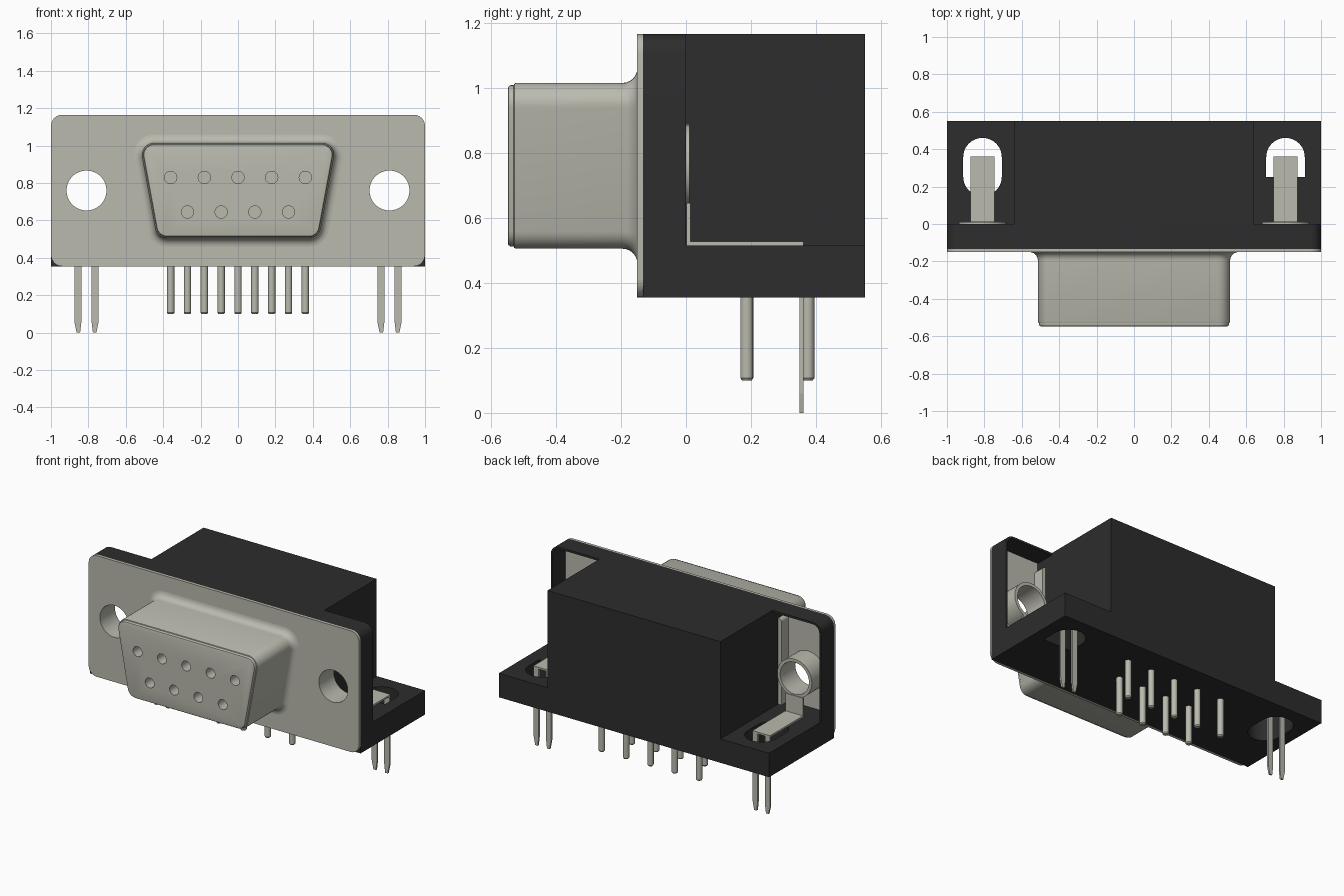
import bpy, bmesh, math
from mathutils import Vector

cube = bpy.data.objects.get("Cube")
if cube:
    bpy.data.objects.remove(cube, do_unlink=True)


def material(name, col):
    m = bpy.data.materials.new(name)
    m.use_nodes = True
    m.diffuse_color = (*col, 1)
    bsdf = next(n for n in m.node_tree.nodes if n.type == 'BSDF_PRINCIPLED')
    bsdf.inputs["Base Color"].default_value = (*col, 1)
    return m


METAL = material("warm_grey_metal", (0.49, 0.49, 0.425))
BLACK = material("black_plastic", (0.026, 0.026, 0.026))


def rounded(pts, radii, off=0.0, n=6):
    """Round the corners of a convex counter-clockwise outline, optionally offset."""
    out = []
    for i, p in enumerate(pts):
        p, a, b = Vector(p), Vector(pts[i - 1]), Vector(pts[(i + 1) % len(pts)])
        r = radii[i]
        d1, d2 = (p - a).normalized(), (b - p).normalized()
        n1, n2 = Vector((d1.y, -d1.x)), Vector((d2.y, -d2.x))
        if r == 0:
            out.append((p.x, p.y))
            continue
        c = p - (n1 + n2) * r / (1 + n1.dot(n2))
        a1, turn = math.atan2(n1.y, n1.x), n1.angle(n2)
        for k in range(n + 1):
            t = a1 + turn * k / n
            out.append((c.x + (r + off) * math.cos(t), c.y + (r + off) * math.sin(t)))
    return out


def rect(u0, u1, v0, v1):
    return [(u0, v0), (u1, v0), (u1, v1), (u0, v1)]


def circle(u, v, r, n=32):
    return [(u + r * math.cos(2 * math.pi * k / n), v + r * math.sin(2 * math.pi * k / n))
            for k in range(n)]


def loft(name, rings, mat, axis='Y', s=1, wrap=False):
    """Skin outlines [(position, points)] along an axis; s=-1 mirrors in x."""
    bm = bmesh.new()
    loops = []
    for pos, pts in rings:
        loops.append([bm.verts.new((s * u, pos, v) if axis == 'Y' else (s * u, v, pos))
                      for u, v in pts])
    pairs = list(zip(loops, loops[1:]))
    if wrap:
        pairs.append((loops[-1], loops[0]))
    else:
        bm.faces.new(loops[0])
        bm.faces.new(loops[-1])
    for A, B in pairs:
        for k in range(len(A)):
            j = (k + 1) % len(A)
            bm.faces.new((A[k], A[j], B[j], B[k]))
    bmesh.ops.recalc_face_normals(bm, faces=bm.faces)
    me = bpy.data.meshes.new(name)
    bm.to_mesh(me)
    bm.free()
    me.materials.append(mat)
    ob = bpy.data.objects.new(name, me)
    bpy.context.collection.objects.link(ob)
    return ob


def prism(name, pts, a, b, mat, axis='Y', s=1):
    return loft(name, [(a, pts), (b, pts)], mat, axis, s)


def activate(ob):
    bpy.ops.object.select_all(action='DESELECT')
    ob.select_set(True)
    bpy.context.view_layer.objects.active = ob


def cut(ob, cutters):
    activate(ob)
    for c in cutters:
        m = ob.modifiers.new("cut", 'BOOLEAN')
        m.operation, m.solver, m.object = 'DIFFERENCE', 'EXACT', c
        bpy.ops.object.modifier_apply(modifier=m.name)
        bpy.data.objects.remove(c, do_unlink=True)


def smooth(ob):
    activate(ob)
    bpy.ops.object.shade_smooth_by_angle(angle=math.radians(35))


BOT, TOP, SHELF = 0.355, 1.165, 0.515
HX, HZ = 0.81, 0.76          # screw hole centre

# Front metal plate with two screw holes
plate = prism("front_plate", rounded(rect(-1, 1, BOT, TOP), [0.06] * 4), -0.15, -0.133, METAL)
cut(plate, [prism("hole_cutter", circle(HX, HZ, 0.107), -0.3, 0.1, METAL, s=s) for s in (1, -1)])
smooth(plate)

# Black flange with thin rims around the two open side pockets
flange = prism("housing_flange", rounded(rect(-1, 1, BOT, TOP), [0, 0, 0.06, 0.06]),
               -0.133, 0, BLACK)
pocket = rounded(rect(0.64, 0.986, SHELF, 1.151), [0, 0, 0.046, 0])
cut(flange, [prism("pocket_cutter", pocket, -0.3, 0.1, BLACK, s=s) for s in (1, -1)])
smooth(flange)

# Black rear body
prism("rear_body", rect(-0.64, 0.64, BOT, TOP), 0, 0.55, BLACK)

for s, side in ((1, "left"), (-1, "right")):
    # Base wing with a slot for the board clip
    wing = prism(side + "_base_wing", rect(0.64, 1, 0, 0.55), BOT, SHELF, BLACK, 'Z', s)
    y0, r0 = (0.25, 0) if s == 1 else (0.15, 0.102)
    slot = rounded(rect(HX - 0.103, HX + 0.103, y0, 0.46), [r0, r0, 0.102, 0.102], n=10)
    cut(wing, [prism("slot_cutter", slot, 0.2, 0.7, BLACK, 'Z', s)])
    smooth(wing)

    # Metal edge of the inner shell beside the body
    edge = prism(side + "_inner_shell_edge",
                 rounded(rect(0.64, 0.665, SHELF, 1.09), [0, 0, 0.024, 0]),
                 -0.133, -0.06, METAL, s=s)
    smooth(edge)

    # Screw tube
    o, i = circle(HX, HZ, 0.128), circle(HX, HZ, 0.107)
    smooth(loft(side + "_screw_tube",
                [(-0.133, o), (0.01, o), (0.01, i), (-0.133, i)], METAL, s=s, wrap=True))

    # Board clip: upright, strip and two tapered prongs
    prism(side + "_clip_upright", rect(HX - 0.065, HX + 0.065, SHELF, 0.645),
          0.002, 0.014, METAL, s=s)
    prism(side + "_clip_strip", rect(HX - 0.065, HX + 0.065, 0.014, 0.362),
          SHELF, 0.527, METAL, 'Z', s)
    for d in (1, -1):
        prong = [(HX + d * u, z) for u, z in
                 ((0.027, 0.52), (0.027, 0.06), (0.034, 0.0), (0.053, 0.0),
                  (0.065, 0.06), (0.065, 0.52))]
        prism(side + ("_outer" if d > 0 else "_inner") + "_prong", prong,
              0.349, 0.361, METAL, s=s)

# D-shaped plug shell with a flared root and a stepped front lip
D = [(-0.433, 0.505), (0.433, 0.505), (0.527, 1.015), (-0.527, 1.015)]
R = 0.045
profile = [(-0.149, 0.045)]
for k in range(6, -1, -1):
    t = math.pi / 2 * k / 6
    profile.append((-0.195 + R * math.sin(t), R - R * math.cos(t)))
profile += [(-0.523, 0), (-0.528, -0.002), (-0.53, -0.007),
            (-0.54, -0.007), (-0.546, -0.011), (-0.548, -0.018)]
shell = loft("plug_shell", [(y, rounded(D, [0.065] * 4, off, 8)) for y, off in profile], METAL)

# Contact sockets in the plug face
sockets = [(0.18 * k, 0.83) for k in range(-2, 3)] + [(0.18 * k - 0.27, 0.645) for k in range(4)]
cut(shell, [prism("socket_cutter", circle(x, z, 0.033, 24), -0.6, -0.45, METAL)
            for x, z in sockets])
smooth(shell)

# Solder pins: five at the back, four in front of them
pins = [(0.18 * k, 0.375) for k in range(-2, 3)] + [(0.18 * k - 0.27, 0.187) for k in range(4)]
for n, (x, y) in enumerate(pins):
    big, tip = circle(x, y, 0.02, 16), circle(x, y, 0.015, 16)
    smooth(loft("solder_pin_%d" % (n + 1), [(BOT, big), (0.107, big), (0.1, tip)], METAL, 'Z'))
